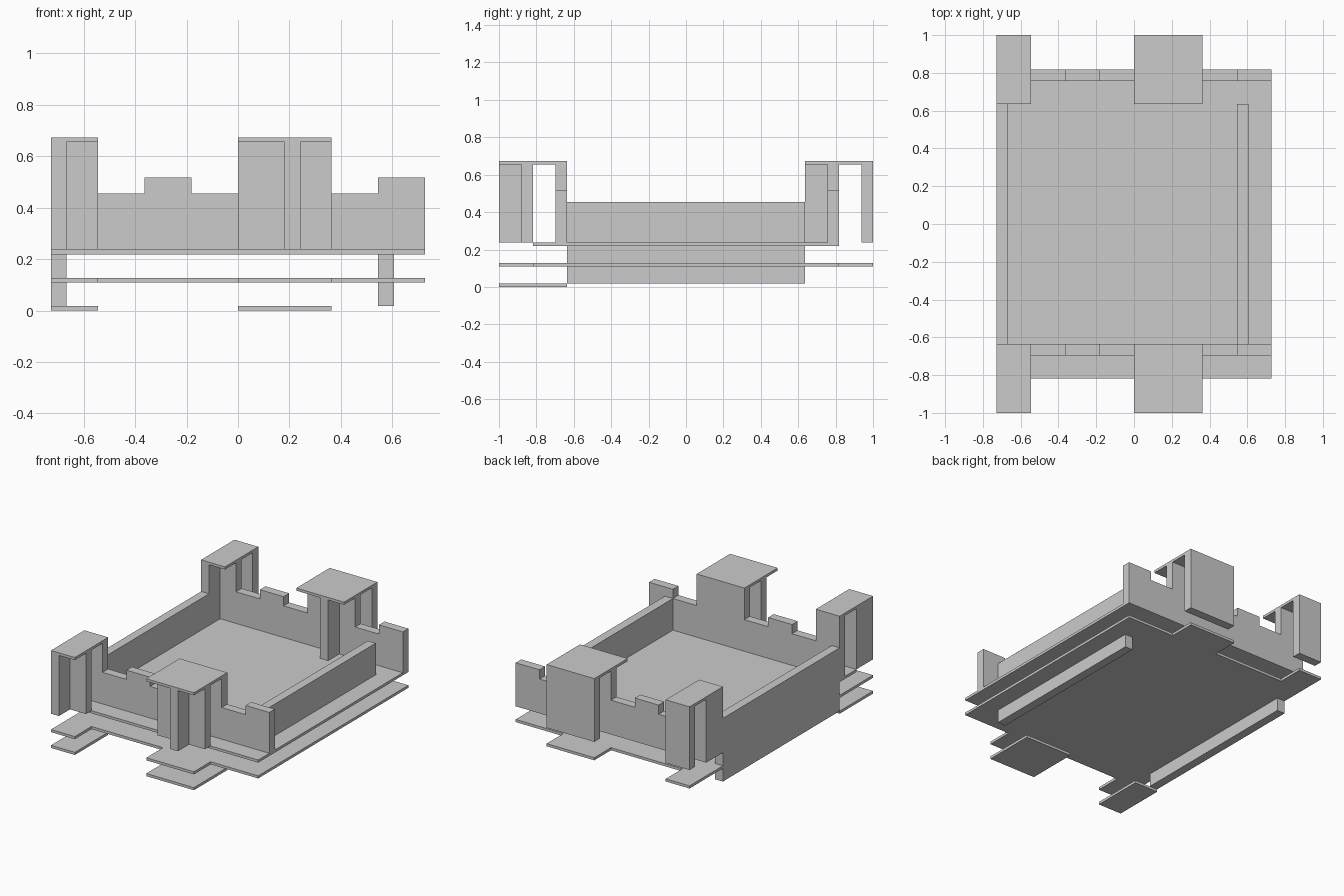
import bpy, bmesh
from mathutils import Vector

if "Cube" in bpy.data.objects:
    bpy.data.objects.remove(bpy.data.objects["Cube"])

U = 2 / 11          # one grid module of the model
T = 1 / 3           # wall thickness in modules


def prism(name, pts, depth):
    """Extrude a planar outline (in modules) along a vector."""
    bm = bmesh.new()
    face = bm.faces.new([bm.verts.new(Vector(p) * U) for p in pts])
    ext = bmesh.ops.extrude_face_region(bm, geom=[face], use_keep_orig=True)
    verts = [g for g in ext["geom"] if isinstance(g, bmesh.types.BMVert)]
    bmesh.ops.translate(bm, verts=verts, vec=Vector(depth) * U)
    bmesh.ops.recalc_face_normals(bm, faces=bm.faces)
    mesh = bpy.data.meshes.new(name)
    bm.to_mesh(mesh)
    bm.free()
    ob = bpy.data.objects.new(name, mesh)
    bpy.context.collection.objects.link(ob)
    return ob


def flat(name, outline, z0, z1):
    """Plan outline raised from z0 to z1."""
    return prism(name, [(x, y, z0) for x, y in outline], (0, 0, z1 - z0))


def box(name, x0, x1, y0, y1, z0, z1):
    return flat(name, [(x0, y0), (x1, y0), (x1, y1), (x0, y1)], z0, z1)


def upright(name, outline, y0):
    """Elevation outline (x, z) given wall thickness."""
    return prism(name, [(x, y0, z) for x, z in outline], (0, T, 0))


# Tower spans: x start, x end, x start of the projecting rib
towers = {"left": (-4, -3, -4), "right": (0, 2, 1)}

# Base slab with tongues under the towers
edge = [(-4, 5.5), (-3, 5.5), (-3, 4.5), (0, 4.5), (0, 5.5), (2, 5.5), (2, 4.5), (4, 4.5)]
flat("base_slab", edge + [(x, -y) for x, y in reversed(edge)], 0.6, 0.7)

# Upper floor
box("upper_floor", -4, 4, -4.5, 4.5, 1.2, 1.3)

# Long side walls, running down below the floors
for name, x in (("left_side_wall", -4), ("right_side_wall", 3)):
    box(name, x, x + T, -3.5, 3.5, 0.1, 2.5)

# Stepped battlement walls
center = [(-3, 1.3), (0, 1.3), (0, 2.5), (-1, 2.5), (-1, 2.85), (-2, 2.85), (-2, 2.5), (-3, 2.5)]
corner = [(2, 1.3), (4, 1.3), (4, 2.85), (3, 2.85), (3, 2.5), (2, 2.5)]
for end, y in (("front", -3.5 - T), ("back", 4.5 - T)):
    upright(end + "_center_battlement", center, y)
    upright(end + "_corner_battlement", corner, y)

# Towers: ribbed front wall, open passage, rear wall and flat roof
for end, y in (("front", -5.5), ("back", 3.5)):
    for side, (x0, x1, rib) in towers.items():
        n = f"{end}_{side}_tower_"
        plan = [(x0, y + 1), (x0, y + 1 - T), (rib, y + 1 - T), (rib, y), (rib + T, y),
                (rib + T, y + 1 - T), (x1, y + 1 - T), (x1, y + 1)]
        if rib == x0:
            plan.pop(1)
            plan.pop(1)
        flat(n + "ribbed_wall", plan, 1.3, 3.6)
        box(n + "rear_wall", x0, x1, y + 2 - T, y + 2, 1.3, 3.6)
        box(n + "roof", x0, x1, y, y + 2, 3.6, 3.7)

# Ground steps below the front towers
for side, (x0, x1, rib) in towers.items():
    box(side + "_ground_step", x0, x1, -5.5, -3.5, 0, 0.1)
